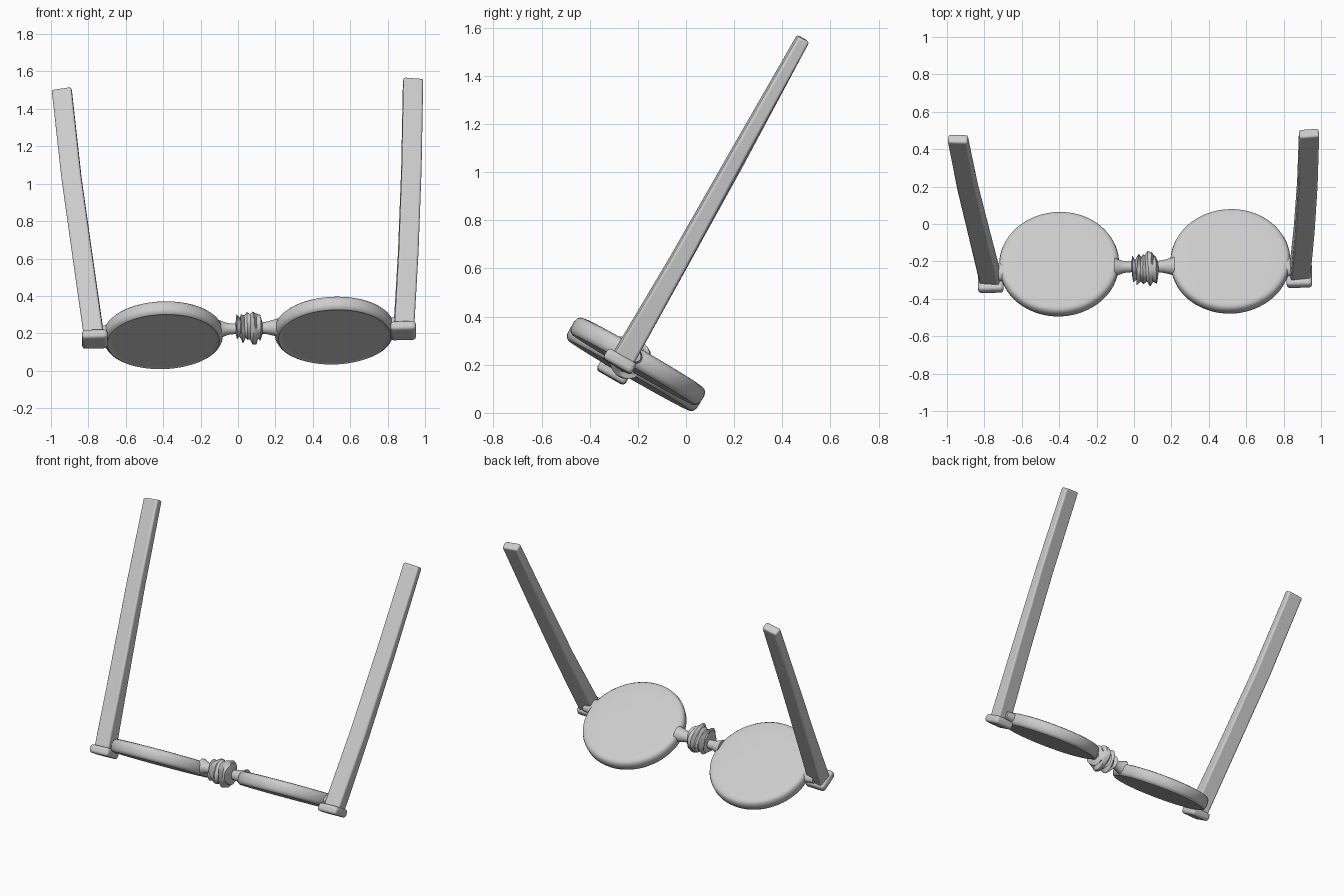
import bpy, bmesh, math, random
from mathutils import Vector, Matrix

cube = bpy.data.objects.get("Cube")
if cube:
    bpy.data.objects.remove(cube, do_unlink=True)
random.seed(4)

grey = bpy.data.materials.new("plain_grey")
grey.use_nodes = True
grey.diffuse_color = (0.6, 0.6, 0.6, 1)
grey.node_tree.nodes["Principled BSDF"].inputs["Base Color"].default_value = (0.6, 0.6, 0.6, 1)

# Tilted frame of the spectacles: u across, v up the lens, n towards the back
u = Vector((0.915, 0.015, 0.025)).normalized()
n = Vector((0, 0.5, 0.866))
n = (n - u * n.dot(u)).normalized()
v = n.cross(u)
frame = Matrix((u, v, n)).transposed().to_4x4()
frame.translation = (0.0575, -0.2075, 0.2025)


def loft(name, rings, bevel=0.0, matrix=frame):
    """Skin a list of rings and close both ends."""
    bm = bmesh.new()
    loops = [[bm.verts.new(p) for p in ring] for ring in rings]
    for a, b in zip(loops, loops[1:]):
        for i in range(len(a)):
            j = (i + 1) % len(a)
            bm.faces.new((a[i], a[j], b[j], b[i]))
    bm.faces.new(loops[0][::-1])
    bm.faces.new(loops[-1])
    bmesh.ops.recalc_face_normals(bm, faces=bm.faces)
    mesh = bpy.data.meshes.new(name)
    bm.to_mesh(mesh)
    bm.free()
    mesh.materials.append(grey)
    obj = bpy.data.objects.new(name, mesh)
    bpy.context.collection.objects.link(obj)
    obj.matrix_world = matrix
    if bevel:
        mod = obj.modifiers.new("round_edges", "BEVEL")
        mod.width, mod.segments = bevel, 3
    bpy.ops.object.select_all(action="DESELECT")
    obj.select_set(True)
    bpy.context.view_layer.objects.active = obj
    bpy.ops.object.shade_smooth_by_angle(angle=math.radians(40))
    return obj


def circle(count):
    return [(math.cos(2 * math.pi * i / count), math.sin(2 * math.pi * i / count)) for i in range(count)]


def lens(name, cu):
    profile = [(0.27, -0.037), (0.282, -0.037), (0.292, -0.041), (0.303, -0.034), (0.31, -0.02),
               (0.312, 0.01), (0.307, 0.027), (0.297, 0.037), (0.28, 0.041), (0.2, 0.043)]
    loft(name, [[(cu + 1.027 * r * c, r * s, h) for c, s in circle(72)] for r, h in profile])


def box_ring(centre, a, b):
    return [centre + a * i + b * j for i, j in ((-1, -1), (1, -1), (1, 1), (-1, 1))]


def temple(name, path, twist):
    """Tapered arm, given in world space."""
    path = [Vector(p) for p in path]
    along = (path[-1] - path[0]).normalized()
    a = (Vector((1, 0, 0)) - along * along.x).normalized()
    a = Matrix.Rotation(twist, 3, along) @ a
    b = along.cross(a)
    thick = (0.046, 0.037, 0.031, 0.026)
    loft(name, [box_ring(p, a * 0.053, b * t) for p, t in zip(path, thick)], 0.011, Matrix())


for side, s in (("right", -1), ("left", 1)):
    lens(side + "_lens", s * 0.458)
    # Hinge pad under the arm, and the lug joining it to the rim
    pad = Vector((s * 0.825, -0.065, -0.05))
    loft(side + "_hinge_pad", [box_ring(pad + Vector((0, 0, h)), Vector((0.068, 0, 0)), Vector((0, 0.068, 0)))
                               for h in (-0.026, 0.026)], 0.017)
    lug = [(0.755, 0.055, 0.038), (0.79, 0.05, 0.034), (0.83, 0.045, 0.03)]
    loft(side + "_hinge_lug", [[(s * x, -0.04 + w * c, h * q) for c, q in circle(20)] for x, w, h in lug])

temple("left_temple", [(0.885, -0.275, 0.2), (0.91, -0.03, 0.63), (0.927, 0.22, 1.08), (0.936, 0.487, 1.555)], 0.1)
temple("right_temple", [(-0.767, -0.295, 0.165), (-0.828, -0.05, 0.59), (-0.89, 0.2, 1.03), (-0.942, 0.457, 1.5)], -0.1)

# Bridge rod, flared where it meets the rims
rod = [(-0.16, 0.05), (-0.135, 0.04), (-0.11, 0.031), (-0.07, 0.028), (0, 0.03),
       (0.07, 0.03), (0.1, 0.034), (0.13, 0.042), (0.16, 0.05)]
loft("bridge", [[(x, -0.03 + r * c, 0.01 + r * q) for c, q in circle(24)] for x, r in rod])

# Crumpled wrapping around the middle of the bridge
wrap = [(-0.07, 0.03), (-0.064, 0.068), (-0.048, 0.05), (-0.036, 0.08), (-0.02, 0.062), (-0.008, 0.076),
        (0.006, 0.068), (0.02, 0.088), (0.036, 0.086), (0.046, 0.068), (0.062, 0.07), (0.074, 0.03)]
rings = []
for x, r in wrap:
    tilt, phase = random.uniform(-0.1, 0.1), random.uniform(0, 6)
    ring = []
    for i, (c, q) in enumerate(circle(24)):
        rr = r * (1 + 0.1 * math.sin(2 * math.pi * i / 8 + phase))
        ring.append((x + tilt * rr * c, -0.045 + 1.05 * rr * c, 0.008 + 0.95 * rr * q))
    rings.append(ring)
loft("bridge_wrap", rings)
